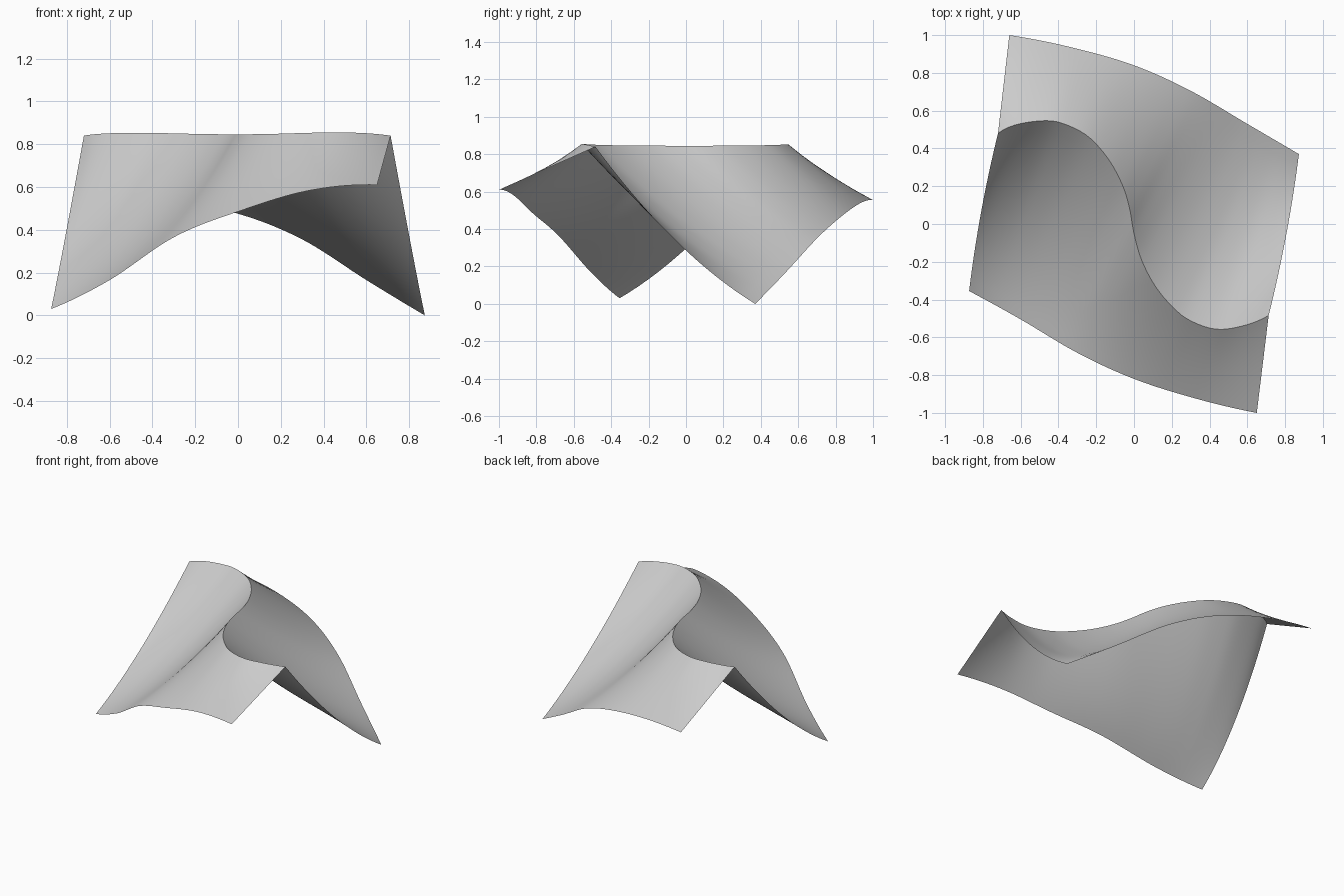
import bpy, bmesh, math
from mathutils import Vector

if "Cube" in bpy.data.objects:
    bpy.data.objects.remove(bpy.data.objects["Cube"])

LENGTHWAYS, DOWNWARDS = 64, 16

# S-shaped ridge shared by both panels, then the lower edge of each panel
RIDGE = [(-.72, .48, .84), (-.62, .527, .85), (-.47, .547, .853), (-.37, .53, .852),
         (-.245, .465, .849), (-.14, .35, .847), (-.065, .215, .846), (-.025, .09, .845),
         (0, -.05, .845), (.04, -.19, .846), (.11, -.325, .847), (.2, -.435, .849),
         (.295, -.51, .852), (.436, -.557, .855), (.585, -.537, .852), (.713, -.484, .84)]
FRONT_EDGE = [(-.873, -.355, .03), (-.6, -.505, .165), (-.3, -.682, .365), (0, -.82, .485),
              (.33, -.925, .583), (.65, -1, .61)]
BACK_EDGE = [(-.66, 1, .555), (-.33, .935, .54), (0, .84, .475), (.3, .705, .355),
             (.6, .53, .165), (.873, .37, 0)]


def smooth_curve(points, fractions):
    """Spline through the points, sampled at fractions of its length."""
    p = [Vector(q) for q in points]
    # end tangents continue the curvature of the neighbouring spans
    p = [3 * p[0] - 3 * p[1] + p[2]] + p + [3 * p[-1] - 3 * p[-2] + p[-3]]
    dense = []
    for a, b, c, d in zip(p, p[1:], p[2:], p[3:]):
        for k in range(20):
            t = k / 20
            dense.append(.5 * (2 * b + (c - a) * t + (2 * a - 5 * b + 4 * c - d) * t ** 2
                               + (3 * b - a - 3 * c + d) * t ** 3))
    dense.append(p[-2])
    dist = [0]
    for a, b in zip(dense, dense[1:]):
        dist.append(dist[-1] + (b - a).length)
    out, j = [], 0
    for f in fractions:
        s = dist[-1] * f
        while j < len(dense) - 2 and dist[j + 1] < s:
            j += 1
        out.append(dense[j].lerp(dense[j + 1], (s - dist[j]) / (dist[j + 1] - dist[j])))
    return out


def panel(name, edge, side, material):
    """Sheet swept from the ridge to a lower edge, sagging towards its long end."""
    even = [i / LENGTHWAYS for i in range(LENGTHWAYS + 1)]
    # the slope lines lean towards the long end and fan out under the bulge
    lean = [u + side * .12 * math.sin(math.pi * u) for u in even]
    top, low = smooth_curve(RIDGE, even), smooth_curve(edge, lean)
    bm = bmesh.new()
    rows = []
    for u, a, b in zip(even, top, low):
        weight = .5 - .5 * side * math.cos(math.pi * u)
        sag = Vector((.013 * side, 0, -.08)) * weight
        rows.append([bm.verts.new(a.lerp(b, t) + sag * 4 * t * (1 - t))
                     for t in (k / DOWNWARDS for k in range(DOWNWARDS + 1))])
    for r, s in zip(rows, rows[1:]):
        for k in range(DOWNWARDS):
            quad = [r[k], r[k + 1], s[k + 1], s[k]]
            bm.faces.new(quad if side < 0 else quad[::-1])
    for f in bm.faces:
        f.smooth = True
    mesh = bpy.data.meshes.new(name)
    bm.to_mesh(mesh)
    bm.free()
    mesh.materials.append(material)
    bpy.context.collection.objects.link(bpy.data.objects.new(name, mesh))


grey = bpy.data.materials.new("light_grey")
grey.diffuse_color = (.6, .6, .6, 1)
grey.use_nodes = True
grey.node_tree.nodes["Principled BSDF"].inputs["Base Color"].default_value = grey.diffuse_color

# Two curved roof panels meeting at the crease
panel("front_panel", FRONT_EDGE, -1, grey)
panel("back_panel", BACK_EDGE, 1, grey)
